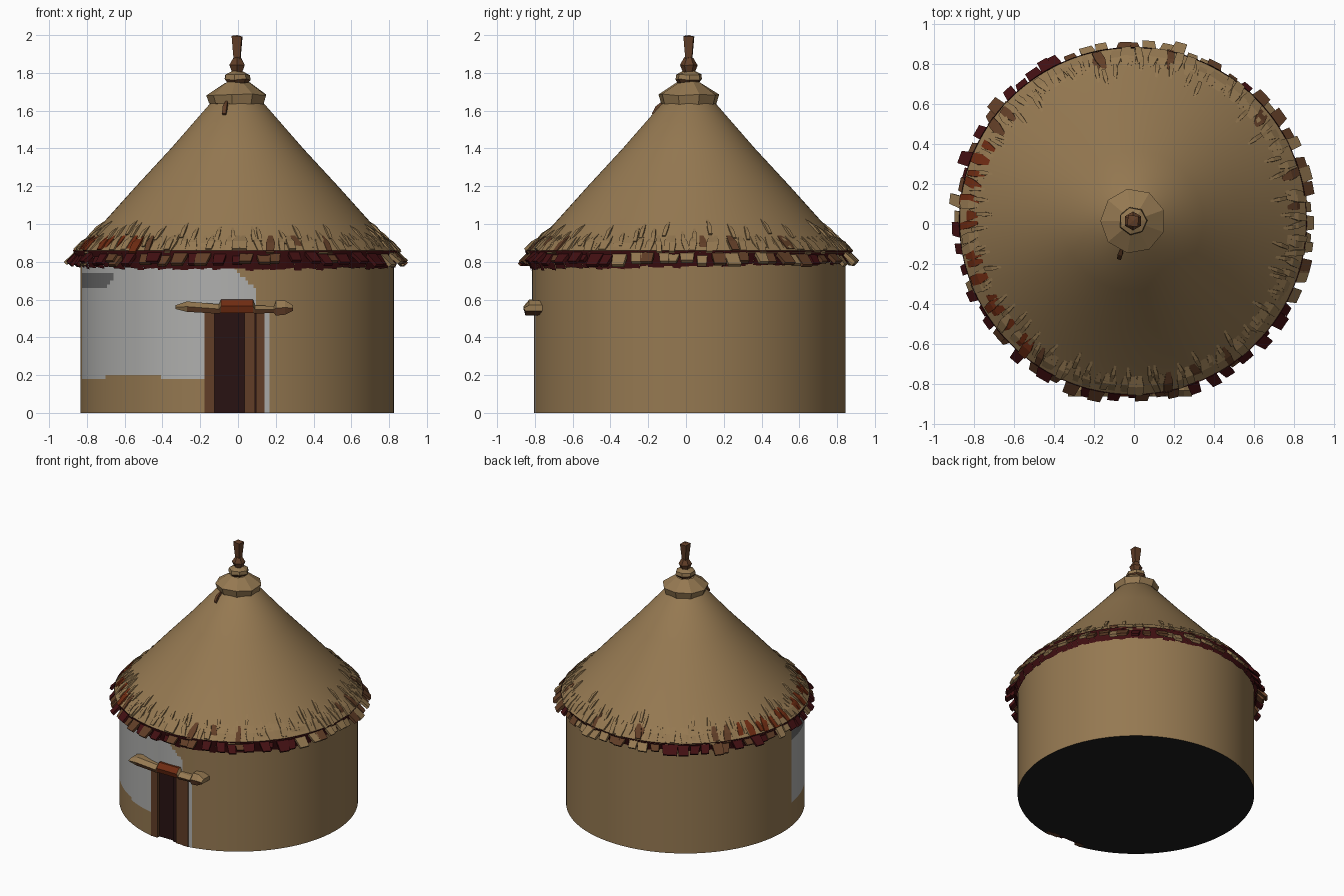
import bpy, bmesh, math, random
from mathutils import Vector

random.seed(4)
if "Cube" in bpy.data.objects:
    bpy.data.objects.remove(bpy.data.objects["Cube"], do_unlink=True)

CX, CY = -0.005, 0.015      # hut axis
WALL_R = 0.83
DOOR_TOP = 0.54


def material(name, rgb):
    m = bpy.data.materials.new(name)
    m.use_nodes = True
    m.diffuse_color = (*rgb, 1)
    m.node_tree.nodes["Principled BSDF"].inputs["Base Color"].default_value = (*rgb, 1)
    return m


MATS = [material(n, c) for n, c in (
    ("straw tan", (0.30, 0.19, 0.083)),
    ("dark red", (0.055, 0.005, 0.006)),
    ("wood brown", (0.12, 0.048, 0.02)),
    ("rust red", (0.16, 0.025, 0.006)),
    ("pale plaster", (0.43, 0.43, 0.42)),
    ("worn grey", (0.14, 0.14, 0.14)),
    ("underside black", (0.012, 0.012, 0.012)),
    ("doorway dark", (0.022, 0.006, 0.006)))]
TAN, RED, BROWN, RUST, PLASTER, GREY, BLACK, DARK = range(8)


def finish(name, bm, smooth=None):
    mesh = bpy.data.meshes.new(name)
    bm.to_mesh(mesh)
    bm.free()
    for m in MATS:
        mesh.materials.append(m)
    ob = bpy.data.objects.new(name, mesh)
    bpy.context.collection.objects.link(ob)
    if smooth:
        bpy.ops.object.select_all(action="DESELECT")
        ob.select_set(True)
        bpy.context.view_layer.objects.active = ob
        bpy.ops.object.shade_smooth_by_angle(angle=math.radians(smooth))
    return ob


def polar(deg, r, z):
    """Point at an angle measured from the front towards +x."""
    a = math.radians(deg)
    return Vector((CX + r * math.sin(a), CY - r * math.cos(a), z))


def lathe(name, profile, sides, rule, smooth=None, turn=0, keep=None, jitter=0):
    """Turn (radius, height) points; rule(angle, z) gives each face its colour."""
    bm = bmesh.new()
    step = 360 / sides
    rings = [[bm.verts.new(polar(turn - 180 + i * step, r, z + random.uniform(-jitter, jitter)))
              for i in range(sides)] for r, z in profile]
    for k in range(len(rings) - 1):
        z = (profile[k][1] + profile[k + 1][1]) / 2
        for i in range(sides):
            deg, j = turn - 180 + (i + 0.5) * step, (i + 1) % sides
            if keep and not keep(deg, z):
                continue
            f = bm.faces.new((rings[k][i], rings[k][j], rings[k + 1][j], rings[k + 1][i]))
            f.material_index = rule(deg, z)
    return finish(name, bm, smooth)


def loft(bm, sections, rule):
    """Join rings of equal length into a closed solid."""
    rings = [[bm.verts.new(p) for p in s] for s in sections]
    n = len(rings[0])
    faces = [bm.faces.new(rings[0][::-1]), bm.faces.new(rings[-1])]
    for a, b in zip(rings, rings[1:]):
        faces += [bm.faces.new((a[i], a[(i + 1) % n], b[(i + 1) % n], b[i])) for i in range(n)]
    for f in faces:
        f.material_index = rule(f.calc_center_median())
    bmesh.ops.recalc_face_normals(bm, faces=faces)


def box(name, x0, x1, y0, y1, z0, z1, colour):
    bm = bmesh.new()
    loft(bm, [[(x0, y0, z), (x1, y0, z), (x1, y1, z), (x0, y1, z)] for z in (z0, z1)],
         lambda c: colour)
    return finish(name, bm)


# Round wall with a patch of plaster and a doorway
def wall_colour(deg, z):
    x = WALL_R * math.sin(math.radians(deg))
    if 10 < deg < 12.5 and z < DOOR_TOP:
        return PLASTER
    low = 0.19 + 0.012 * math.sin(deg * 0.11)
    if -82 < deg < 90 and z > low and x < 0.1 - max(0, z - 0.65):
        if x < -0.65 and 0.66 < z < 0.74 and x < -0.7 + (z - 0.66):
            return GREY
        return PLASTER
    return TAN


lathe("round_wall", [(WALL_R, i * 0.02) for i in range(43)], 360, wall_colour, 30,
      keep=lambda d, z: not (-12 < d < 10 and z < DOOR_TOP))

# Floor, cut back behind the doorway
bm = bmesh.new()
rim = [polar(d, WALL_R, 0) for d in range(10, 349, 2)]
rim += [polar(-12, 0.79, 0), polar(10, 0.79, 0)]
floor = bm.faces.new([bm.verts.new(p) for p in rim])
floor.material_index = BLACK
if floor.normal.z > 0:
    floor.normal_flip()
finish("floor", bm)

# Door of uneven boards
box("door_backing", -0.18, 0.15, -0.775, -0.76, 0, 0.56, DARK)
for name, x0, x1, y, colour in (
        ("left_door_post", -0.178, -0.125, -0.80, BROWN),
        ("door_board_dark", 0.0, 0.035, -0.79, DARK),
        ("door_board_middle", 0.035, 0.09, -0.80, BROWN),
        ("right_door_post", 0.094, 0.14, -0.805, BROWN)):
    box(name, x0, x1, y, -0.765, 0, 0.56, colour)
box("right_door_jamb", 0.14, 0.15, -0.80, -0.76, 0, 0.56, PLASTER)

# Rough lintel beam over the door
bm = bmesh.new()
beam = [(-0.33, 0.55, 0.57), (-0.27, 0.535, 0.59), (-0.10, 0.525, 0.575), (-0.09, 0.53, 0.60),
        (0.08, 0.53, 0.60), (0.09, 0.525, 0.57), (0.19, 0.53, 0.565), (0.2, 0.515, 0.595),
        (0.25, 0.52, 0.595), (0.29, 0.54, 0.57)]
loft(bm, [[(x, -0.85, lo), (x, -0.86, (lo + hi) / 2), (x, -0.83, hi), (x, -0.75, hi), (x, -0.75, lo)]
          for x, lo, hi in beam],
     lambda c: RUST if -0.095 < c.x < 0.085 else (BROWN if c.z < 0.55 else TAN))
finish("lintel", bm)

# Thatched cone, dark on its underside
lathe("thatch_roof", [(0.82, 0.82), (0.865, 0.85), (0.835, 0.88), (0.715, 1.0), (0.535, 1.2),
                      (0.35, 1.4), (0.145, 1.635), (0.1, 1.66)], 96,
      lambda d, z: RED if z < 0.845 else TAN, 35)

# Dark layer hanging below the eave, lower at the front
bm = bmesh.new()
for i in range(120):
    d = i * 3
    drop = 0.775 - 0.015 * math.cos(math.radians(d)) + random.uniform(-0.006, 0.006)
    pts = [polar(d, 0.837, drop), polar(d + 3, 0.837, drop + random.uniform(-0.006, 0.006)),
           polar(d + 3, 0.868, 0.86), polar(d, 0.868, 0.86)]
    bm.faces.new([bm.verts.new(p) for p in pts]).material_index = RED
finish("under_thatch", bm)


# Straw tufts laid along the slope
def tuft(bm, deg, top, tip, width, thick, colour, skew=0.0):
    def ring(r, z, w, s):
        h = math.degrees(w / 2 / r)
        return [polar(deg + s - h, r, z), polar(deg + s + h, r, z),
                polar(deg + s + h, r - thick, z - thick), polar(deg + s - h, r - thick, z - thick)]
    mid = [(a + b) / 2 + 0.006 for a, b in zip(top, tip)]
    loft(bm, [ring(*top, width * 0.45, 0), ring(*mid, width, skew / 2), ring(*tip, width * 0.85, skew)],
         lambda c: colour)


def eave_colour(deg):
    d = deg % 360
    choices = [(28, (RED, RED, BROWN)), (62, (RED, RED, RED, BROWN)), (112, (TAN, TAN, BROWN)),
               (132, (BROWN, TAN)), (152, (RED, RED, BROWN)), (205, (BROWN, TAN, TAN)),
               (262, (RED, RED, BROWN)), (276, (TAN, RED)), (300, (RED, TAN)),
               (361, (RED, BROWN, BROWN))]
    return random.choice(next(c for limit, c in choices if d < limit))


bm = bmesh.new()
for i in range(72):
    d = i * 5 + random.uniform(-1.3, 1.3)
    tuft(bm, d, (0.80, 0.885), (random.uniform(0.88, 0.925), random.uniform(0.785, 0.81)),
         random.uniform(0.055, 0.085), 0.014, eave_colour(d), random.uniform(-2, 2))
finish("eave_tufts", bm)

bm = bmesh.new()
for i in range(110):
    d = i * 360 / 110 + random.uniform(-1, 1)
    colour = random.choice((TAN, TAN, TAN, TAN, BROWN))
    if 238 < d < 322:
        colour = random.choice((RUST, RUST, RUST, TAN))
    tuft(bm, d, (0.775, 0.94), (random.uniform(0.85, 0.875), random.uniform(0.845, 0.87)),
         random.uniform(0.03, 0.06), 0.01, colour, random.uniform(-2, 2))
finish("upper_tufts", bm)

# Loose straws lying higher on the slope
bm = bmesh.new()
for i in range(70):
    d = i * 360 / 70 + random.uniform(-2, 2)
    z = random.uniform(0.93, 1.03)
    r = 0.715 - (z - 1.0) * 0.93
    tuft(bm, d, (r, z), (r + 0.085, z - 0.075), 0.022, 0.008, TAN, random.uniform(-1.5, 1.5))
finish("loose_straws", bm)

# Faceted cap, collar and finial on the peak
lathe("roof_cap", [(0.12, 1.625), (0.148, 1.635), (0.163, 1.685), (0.065, 1.75)], 9,
      lambda d, z: BROWN if z < 1.65 else TAN, turn=10, jitter=0.006)
lathe("cap_collar", [(0.055, 1.745), (0.072, 1.765), (0.068, 1.79), (0.03, 1.808), (0.001, 1.81)], 7,
      lambda d, z: BROWN if z < 1.77 else TAN, turn=15, jitter=0.004)
lathe("finial_knob", [(0.03, 1.80), (0.047, 1.84), (0.024, 1.88), (0.001, 1.885)], 6,
      lambda d, z: BROWN, jitter=0.003)
lathe("finial_post", [(0.024, 1.87), (0.038, 1.995), (0.001, 1.997)], 4,
      lambda d, z: BROWN, turn=40, jitter=0.003)

# Splinter hanging below the cap
bm = bmesh.new()
tuft(bm, -22, (0.15, 1.65), (0.205, 1.585), 0.024, 0.012, BROWN, 2)
finish("cap_splinter", bm)
